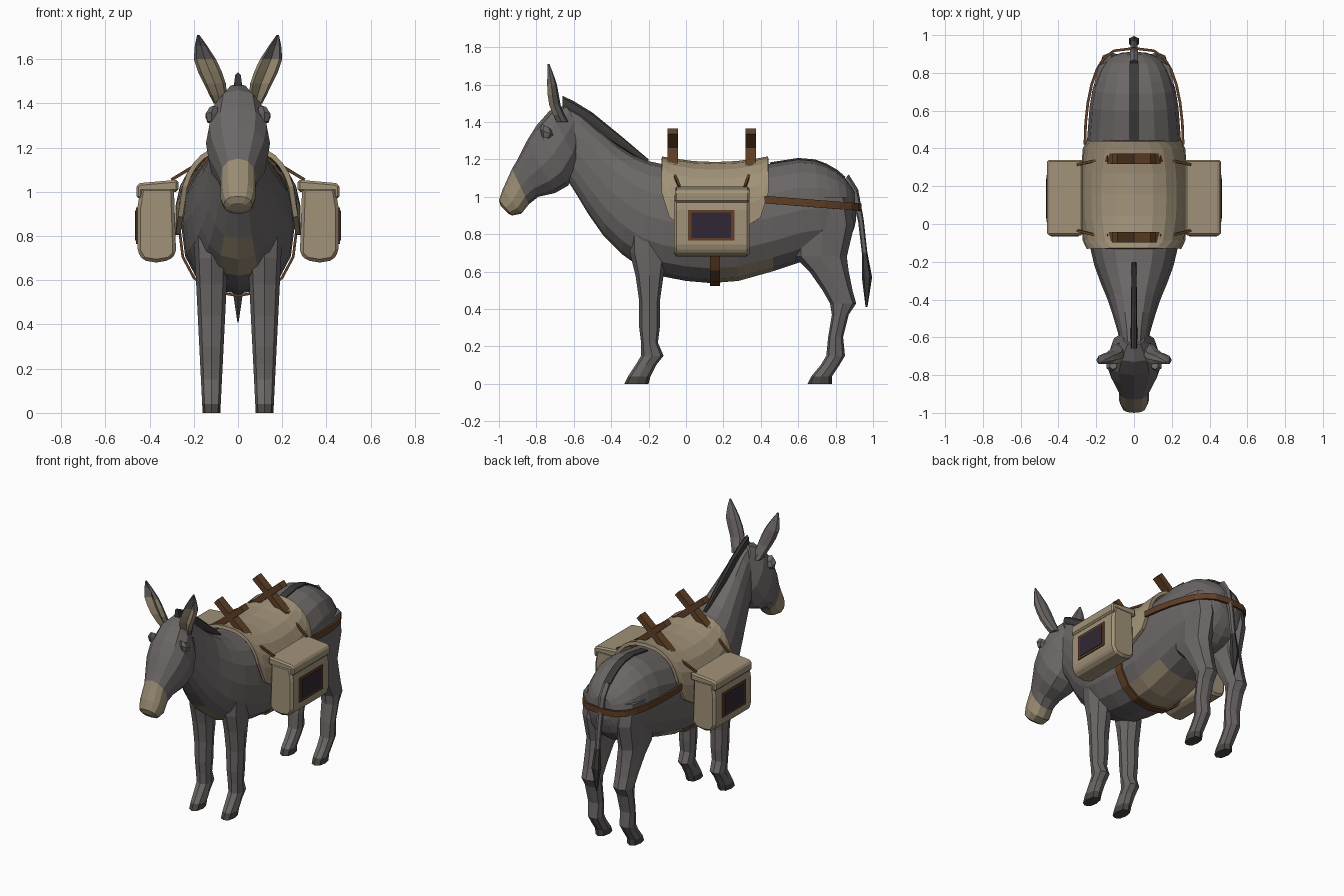
import bpy, bmesh
from math import sin, cos, pi, radians
from mathutils import Vector

if "Cube" in bpy.data.objects:
    bpy.data.objects.remove(bpy.data.objects["Cube"])


def material(name, *rgb):
    mat = bpy.data.materials.new(name)
    mat.use_nodes = True
    mat.diffuse_color = (*rgb, 1)
    mat.node_tree.nodes["Principled BSDF"].inputs["Base Color"].default_value = (*rgb, 1)
    return mat


GREY = material("grey coat", .15, .135, .135)
DARK = material("dark hair", .045, .042, .04)
HOOF = material("dark hoof", .065, .06, .05)
CREAM = material("cream fur", .32, .26, .17)
CANVAS = material("tan canvas", .36, .29, .19)
LEATHER = material("brown leather", .115, .05, .02)
PLUM = material("plum cloth", .03, .02, .035)


def finish(name, bm, mats, mirror=False, rule=None, bevel=0):
    """Turn the bmesh into an object, painting faces by rule(centre, normal)."""
    bmesh.ops.recalc_face_normals(bm, faces=bm.faces)
    if rule:
        for face in bm.faces:
            face.material_index = int(rule(face.calc_center_median(), face.normal))
    mesh = bpy.data.meshes.new(name)
    bm.to_mesh(mesh)
    bm.free()
    for mat in mats:
        mesh.materials.append(mat)
    ob = bpy.data.objects.new(name, mesh)
    bpy.context.collection.objects.link(ob)
    if bevel:
        modifier = ob.modifiers.new("bevel", "BEVEL")
        modifier.width, modifier.segments = bevel, 1
    if mirror:
        ob.modifiers.new("mirror", "MIRROR")
    return ob


def signed_power(value, exponent):
    return abs(value) ** exponent * (1 if value > 0 else -1)


def ring_point(ring, angle, squareness=.85):
    """Point on an oval: first y, z, second y, z, half width, optional centre x."""
    y0, z0, y1, z1, width, x = (*ring, 0)[:6]
    first, second = Vector((x, y0, z0)), Vector((x, y1, z1))
    point = (first + second) / 2 + (first - second) / 2 * signed_power(cos(angle), squareness)
    point.x += width * signed_power(sin(angle), squareness)
    return point


def refine(rings):
    """Insert a smoothly curved ring between each neighbouring pair."""
    padded = [rings[0], *rings, rings[-1]]
    result = [rings[0]]
    for a, b, c, d in zip(padded, padded[1:], padded[2:], padded[3:]):
        result.append([(9 * (q + r) - p - s) / 16 for p, q, r, s in zip(a, b, c, d)])
        result.append(c)
    return result


def loft(name, rings, mats, sides=8, dent=0, **options):
    bm = bmesh.new()
    loops = [[bm.verts.new(ring_point(ring, 2 * pi * i / sides)) for i in range(sides)]
             for ring in rings]
    for loop in loops[:-1]:
        loop[0].co.y += dent
    for a, b in zip(loops, loops[1:]):
        for i in range(sides):
            j = (i + 1) % sides
            bm.faces.new((a[i], a[j], b[j], b[i]))
    bm.faces.new(loops[0])
    bm.faces.new(loops[-1])
    return finish(name, bm, mats, **options)


def sheet(name, rows, thickness, mat):
    """Thick cloth or strap through rows of points."""
    bm = bmesh.new()
    grid = [[bm.verts.new(point) for point in row] for row in rows]
    for a, b in zip(grid, grid[1:]):
        for i in range(len(a) - 1):
            bm.faces.new((a[i], a[i + 1], b[i + 1], b[i]))
    modifier = finish(name, bm, [mat]).modifiers.new("thickness", "SOLIDIFY")
    modifier.thickness, modifier.offset = thickness, 0


def strap(name, points, across, thickness, mat):
    half = Vector(across) / 2
    sheet(name, [(Vector(p) - half, Vector(p) + half) for p in points], thickness, mat)


def beam(name, start, end, width, thickness, mat, **options):
    start, end = Vector(start), Vector(end)
    along = (end - start).normalized()
    out = Vector((0, 1, 0)).cross(along).normalized()
    side = along.cross(out)
    bm = bmesh.new()
    bmesh.ops.create_cube(bm, size=1)
    for vert in bm.verts:
        x, y, z = vert.co
        vert.co = (start + end) / 2 + out * x * thickness + side * y * width + (end - start) * z
    finish(name, bm, [mat], **options)


def extrude(name, profile, front, back, mat, **options):
    """Extrude an x, z outline from front to back."""
    bm = bmesh.new()
    face = bm.faces.new([bm.verts.new((x, front, z)) for x, z in profile])
    for item in bmesh.ops.extrude_face_region(bm, geom=[face])["geom"]:
        if isinstance(item, bmesh.types.BMVert):
            item.co.y = back
    finish(name, bm, [mat], **options)


# Body and neck, from rump to poll, with pale belly and chest patches
def pale_coat(centre, normal):
    belly = centre.z < .66 and .08 < centre.y < .48
    chest = abs(centre.x) < .08 and -.4 < centre.y < -.2 and normal.z < -.3
    return belly or chest


torso = refine([(.9, 1.03, .91, .88, .07), (.85, 1.1, .88, .78, .15), (.75, 1.17, .8, .7, .2),
                (.6, 1.2, .64, .66, .235), (.28, 1.15, .28, .55, .255), (0, 1.16, 0, .55, .25),
                (-.2, 1.19, -.24, .62, .21), (-.36, 1.27, -.44, .79, .14),
                (-.56, 1.44, -.59, 1.02, .085), (-.65, 1.48, -.64, 1.1, .075)])
loft("body", torso, [GREY, CREAM], sides=16, rule=pale_coat)

# Head with pale muzzle
head = [(-.64, 1.49, -.55, 1.32, .06), (-.73, 1.46, -.57, 1.17, .12),
        (-.8, 1.38, -.63, 1.06, .145), (-.85, 1.3, -.7, 1.02, .135), (-.9, 1.2, -.79, 1, .1),
        (-.93, 1.15, -.84, .96, .08), (-.98, 1.04, -.88, .91, .08),
        (-1, .98, -.93, .9, .065), (-.99, .95, -.95, .91, .04)]
loft("head", head, [GREY, CREAM], sides=12,
     rule=lambda centre, normal: centre.y + centre.z / 2 < -.36)

# Brows over the eyes
loft("brows", [(-.77, 1.39, -.72, 1.36, .02, .11), (-.78, 1.36, -.71, 1.33, .03, .12),
               (-.77, 1.32, -.73, 1.31, .02, .12)], [GREY], sides=6, mirror=True)

# Cupped ears with pale lining
ear = refine([(-.7, 1.4, -.63, 1.4, .03, .08), (-.74, 1.49, -.67, 1.49, .05, .105),
              (-.75, 1.6, -.69, 1.6, .05, .15), (-.74, 1.71, -.73, 1.71, .005, .18)])
loft("ears", ear, [GREY, CREAM], dent=.035, mirror=True,
     rule=lambda centre, normal: normal.y < -.3 and centre.z < 1.6)

# Mane and back stripe
mane = refine([(-.66, 1.54, -.66, 1.45, .017), (-.5, 1.45, -.46, 1.33, .017),
               (-.2, 1.2, -.2, 1.17, .012)])
loft("mane", mane, [DARK])
strap("back_stripe", [(0, ring[0], ring[1] + .003) for ring in torso[2:8]],
      (.05, 0, 0), .009, DARK)

# Tail with dark tuft
tail = [(.87, 1.12, .83, 1.07, .025), (.92, 1.04, .88, 1.01, .024), (.95, .88, .92, .87, .02),
        (.97, .7, .94, .7, .018), (.995, .57, .94, .57, .03), (.97, .41, .96, .41, .003)]
loft("tail", tail, [GREY, DARK], sides=6, rule=lambda centre, normal: centre.z < .66)


# Legs from height, front and back, widening upwards, with dark hooves
def legs(name, outline):
    rings = [(front, z, back, z, .04 + z / 20, .12) for z, front, back in outline]
    loft(name, rings, [GREY, HOOF], mirror=True, rule=lambda centre, normal: centre.z < .04)


legs("front_legs", [(.9, -.3, -.1), (.7, -.3, -.1), (.58, -.27, -.12), (.44, -.25, -.14),
                    (.3, -.25, -.14), (.22, -.24, -.15), (.15, -.24, -.12), (.1, -.27, -.16),
                    (.04, -.31, -.19), (0, -.33, -.2)])
legs("hind_legs", [(1, .62, .87), (.85, .57, .9), (.68, .58, .86), (.6, .66, .87), (.5, .73, .89),
                   (.43, .77, .91), (.37, .78, .87), (.25, .76, .84), (.15, .75, .85),
                   (.1, .72, .82), (.04, .67, .78), (0, .65, .78)])

# Saddle blanket, its ends raised and cut shorter
drape = []
for t in (-1, -.85, -.4, 0, .4, .85, 1):
    y = .155 + .285 * t
    arch = (y, 1.175 + .03 * t * t, y, .54, .275 - .02 * t * t)
    reach = radians(96 - 28 * t ** 8)
    drape.append([ring_point(arch, reach * i / 6, .8) for i in range(-6, 7)])
sheet("saddle_blanket", drape, .022, CANVAS)

# Girth and rump straps
girth = [ring_point((.155, 1.16, .155, .53, .267), pi * i / 8) for i in range(17)]
strap("girth_strap", girth, (0, .055, 0), .012, LEATHER)
turns = [pi * i / 14 for i in range(15)]
rump = [(.26 * signed_power(cos(a), .6), .42 + .51 * sin(a), .985 - .04 * sin(a)) for a in turns]
strap("rump_strap", rump, (0, 0, .04), .014, LEATHER)

# Crossed saddle boards, pegs and pack ropes
for end, y, rope_y in (("front", -.07, -.035), ("rear", .345, .315)):
    for side, sign in (("left", 1), ("right", -1)):
        beam(f"{end}_{side}_cross_board", (-.15 * sign, y, 1.135), (.1 * sign, y, 1.35),
             .056, .04, LEATHER)
    beam(f"{end}_pegs", (.13, y, 1.165), (.175, y, 1.125), .034, .03, LEATHER, mirror=True)
    beam(f"{end}_pack_ropes", (.16, y, 1.14), (.3, rope_y, 1.055), .014, .014, LEATHER, mirror=True)

# Side packs with overhanging lids
pack = [(.29, 1.02), (.28, .72), (.31, .69), (.37, .68), (.43, .69), (.455, .73),
        (.455, .93), (.44, 1.02)]
extrude("side_packs", pack, -.065, .34, CANVAS, mirror=True, bevel=.015)
lid = [(.27, 1.055), (.27, 1), (.43, 1), (.43, .97), (.46, .97), (.46, 1.03), (.44, 1.04)]
extrude("pack_lids", lid, -.06, .34, CANVAS, mirror=True, bevel=.01)

# Framed cloth panels on the packs
beam("panel_frames", (.458, .135, .765), (.458, .135, .93), .25, .008, LEATHER, mirror=True)
beam("panel_cloths", (.461, .135, .78), (.461, .135, .915), .21, .008, PLUM, mirror=True)
